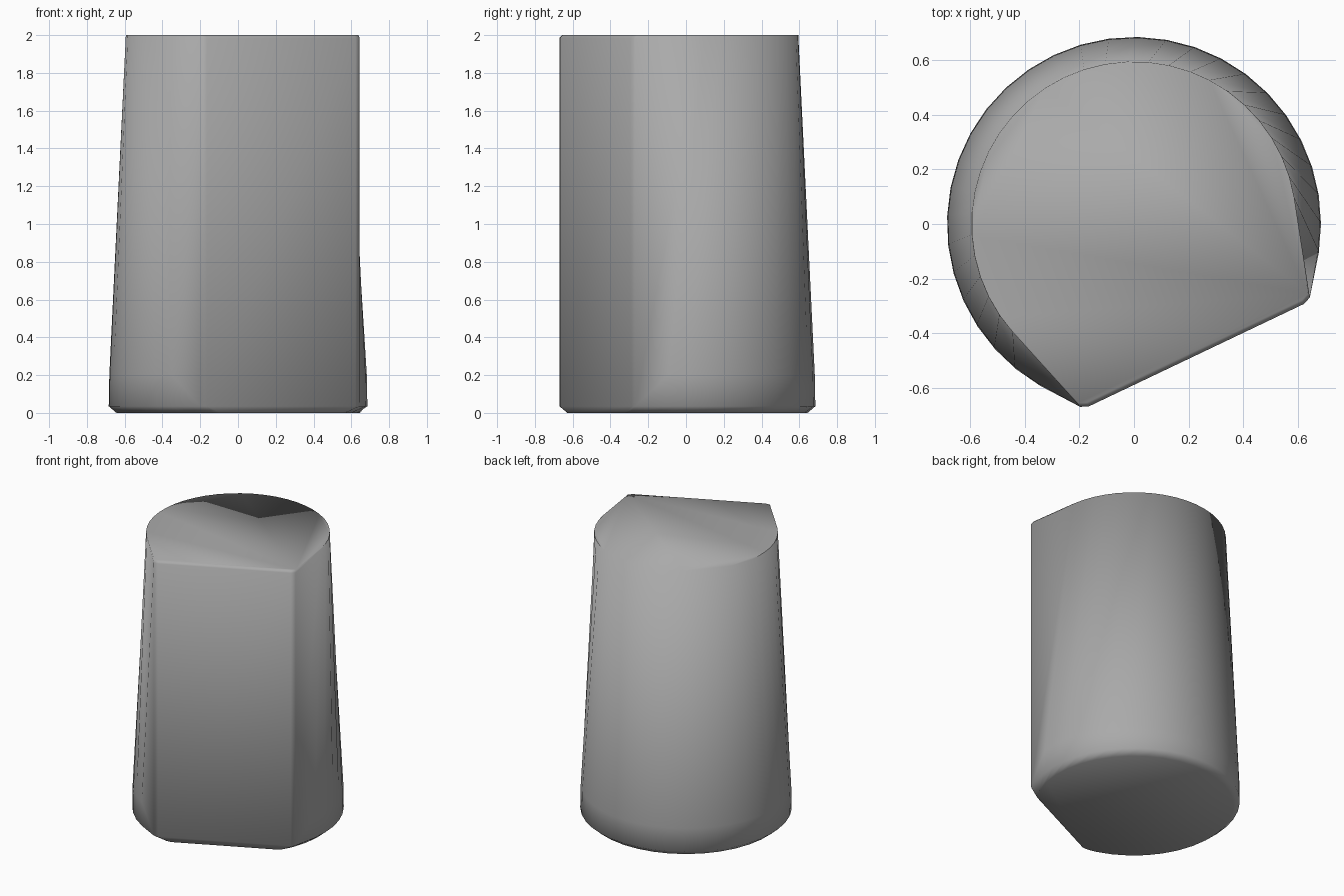
import bpy, bmesh, math

if "Cube" in bpy.data.objects:
    bpy.data.objects.remove(bpy.data.objects["Cube"])

FACING = math.atan2(-0.903, 0.43)   # direction the flat side faces
SEGS = 28


def section(radius, flat, corner, z_arc, z_flat):
    """Round arc running tangentially to two slightly bevelled flat corners."""
    half = math.acos(flat / corner)
    w = corner * math.sin(half)
    start = half + math.acos(radius / corner)
    pts = [(flat, w - 0.03, z_flat), (flat - 0.012, w, z_flat)]
    for i in range(SEGS + 1):
        a = start + (2 * math.pi - 2 * start) * i / SEGS
        pts.append((radius * math.cos(a), radius * math.sin(a), z_arc))
    pts += [(flat - 0.012, -w, z_flat), (flat, -w + 0.03, z_flat)]
    c, s = math.cos(FACING), math.sin(FACING)
    return [(x * c - y * s, x * s + y * c, z) for x, y, z in pts]


# arc radius, flat distance, corner distance, arc height, flat height
levels = [(0.645, 0.526, 0.650, 0.0, 0.0),      # foot
          (0.685, 0.532, 0.707, 0.035, 0.035),  # foot bevel
          (0.682, 0.532, 0.707, 0.2, 0.035),    # start of the taper
          (0.595, 0.532, 0.707, 2.0, 1.985),    # top of the flat
          (0.595, 0.516, 0.695, 2.0, 2.0)]      # top edge bevel

bm = bmesh.new()
rings = [[bm.verts.new(p) for p in section(*lv)] for lv in levels]
n = len(rings[0])
for low, high in zip(rings, rings[1:]):
    for i in range(n):
        j = (i + 1) % n
        bm.faces.new((low[i], low[j], high[j], high[i]))

# flat end caps
bm.faces.new(rings[0][::-1])
bm.faces.new(rings[-1])
# the flat and the arc share rings where their heights coincide
bmesh.ops.remove_doubles(bm, verts=bm.verts, dist=0.004)
bmesh.ops.recalc_face_normals(bm, faces=bm.faces)
for face in bm.faces:
    face.smooth = True

mesh = bpy.data.meshes.new("tapered_peg")
bm.to_mesh(mesh)
bm.free()
peg = bpy.data.objects.new("tapered_peg", mesh)
bpy.context.collection.objects.link(peg)

# darker grey finish
grey = bpy.data.materials.new("dark_grey")
grey.diffuse_color = (0.4, 0.4, 0.4, 1)
grey.use_nodes = True
grey.node_tree.nodes["Principled BSDF"].inputs["Base Color"].default_value = grey.diffuse_color
mesh.materials.append(grey)
